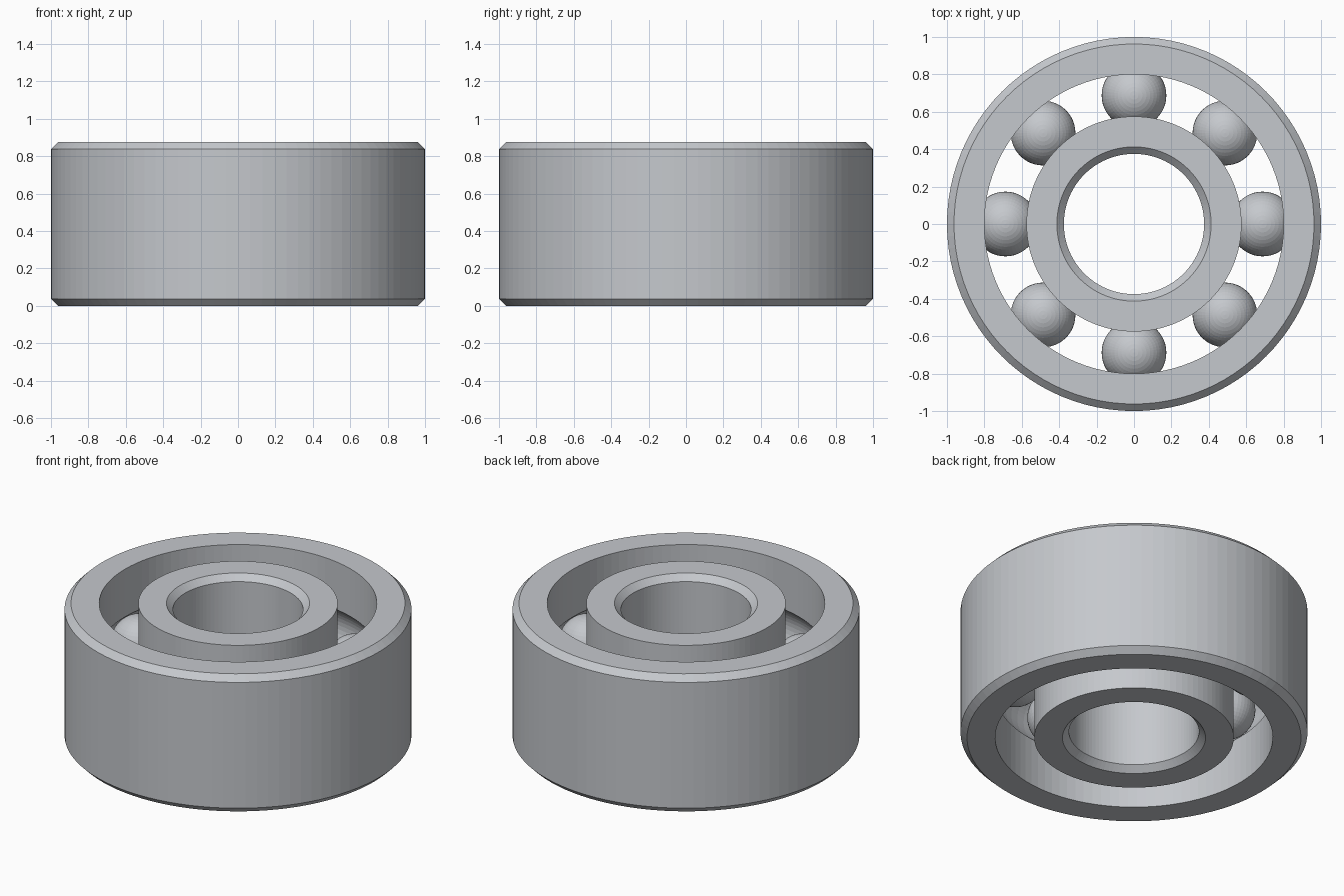
import bpy
import bmesh
from math import sin, cos, tau, asin, sqrt, pi
from mathutils import Matrix, Vector

cube = bpy.data.objects.get("Cube")
if cube:
    bpy.data.objects.remove(cube, do_unlink=True)

HEIGHT = 0.875
MID = HEIGHT / 2
CHAMFER = 0.0375
PITCH = 0.6875          # radius of the circle the balls sit on
GROOVE = 0.175          # raceway radius
BALL = 0.173
BALL_COUNT = 8
SEGMENTS = 96

steel = bpy.data.materials.new("steel grey")
steel.use_nodes = True
colour = (0.56, 0.58, 0.61, 1)
steel.diffuse_color = colour
steel.node_tree.nodes["Principled BSDF"].inputs["Base Color"].default_value = colour


def add_object(name, bm):
    mesh = bpy.data.meshes.new(name)
    bm.to_mesh(mesh)
    bm.free()
    mesh.materials.append(steel)
    obj = bpy.data.objects.new(name, mesh)
    bpy.context.collection.objects.link(obj)
    return obj


def ring(name, plain, race):
    """Lathe a ring: chamfered wall at radius plain, grooved wall at radius race."""
    side = 1 if plain > race else -1
    shoulder = plain - side * CHAMFER
    profile = [(race, 0), (shoulder, 0), (plain, CHAMFER),
               (plain, HEIGHT - CHAMFER), (shoulder, HEIGHT), (race, HEIGHT)]
    # raceway arc, from the top edge of the groove to the bottom one
    half = asin(sqrt(GROOVE ** 2 - (race - PITCH) ** 2) / GROOVE)
    steps = 12
    for i in range(steps + 1):
        a = half * (1 - 2 * i / steps)
        profile.append((PITCH + side * GROOVE * cos(a), MID + GROOVE * sin(a)))

    bm = bmesh.new()
    loops = []
    for s in range(SEGMENTS):
        t = tau * s / SEGMENTS
        loops.append([bm.verts.new((r * cos(t), r * sin(t), z)) for r, z in profile])
    n = len(profile)
    for s in range(SEGMENTS):
        a, b = loops[s], loops[(s + 1) % SEGMENTS]
        for i in range(n):
            j = (i + 1) % n
            bm.faces.new((a[i], b[i], b[j], a[j]))
    bmesh.ops.recalc_face_normals(bm, faces=bm.faces)
    return add_object(name, bm)


# Races
ring("outer_race", 1.0, 0.8)
ring("inner_race", 0.375, 0.575)

# Balls
for k in range(BALL_COUNT):
    t = tau * k / BALL_COUNT
    bm = bmesh.new()
    bmesh.ops.create_uvsphere(bm, u_segments=48, v_segments=24, radius=BALL)
    ball = add_object(f"ball_{k + 1}", bm)
    ball.location = (PITCH * cos(t), PITCH * sin(t), MID)
    ball.rotation_euler = (0, 0, t)
